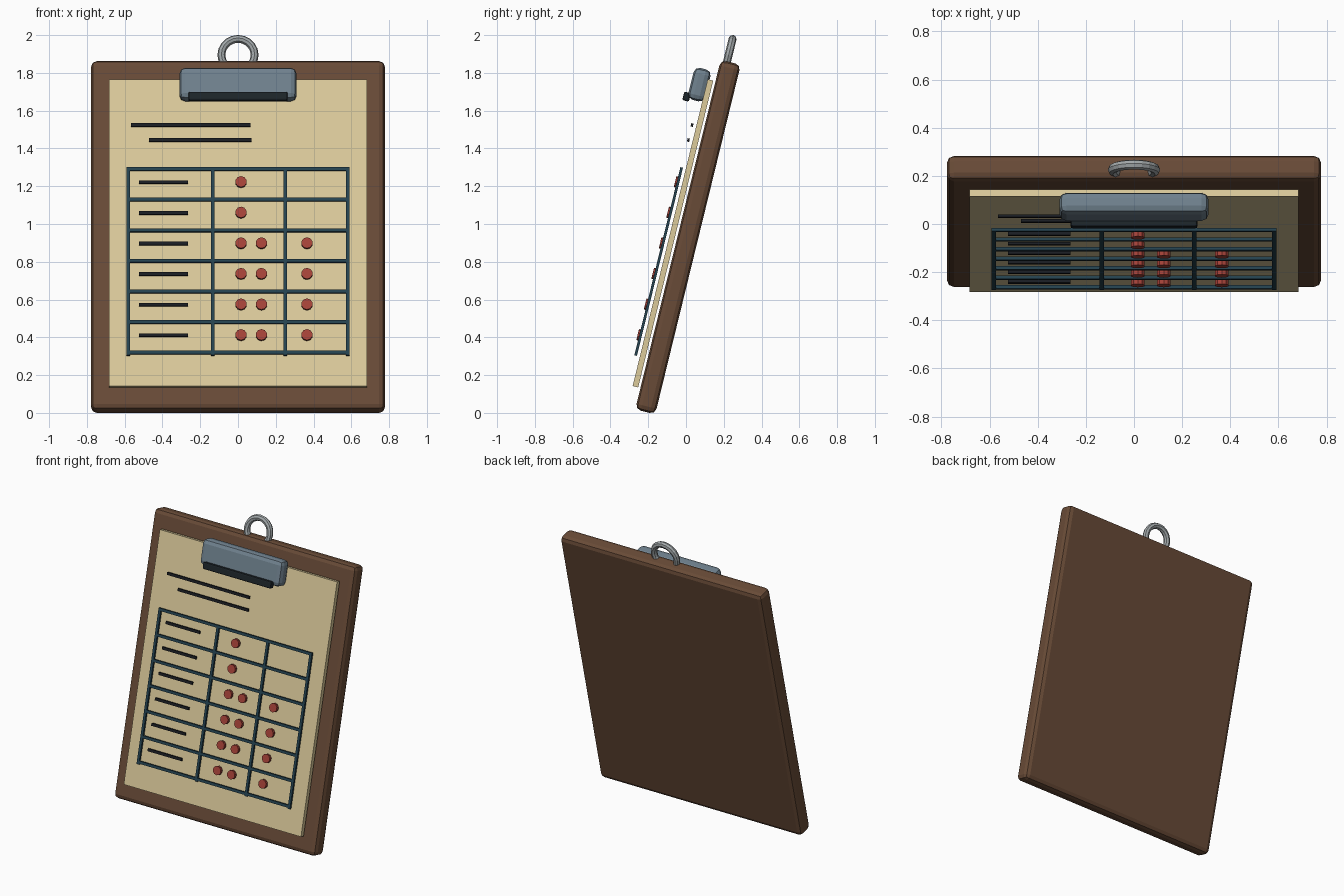
import bpy
from mathutils import Matrix, Vector

if "Cube" in bpy.data.objects:
    bpy.data.objects.remove(bpy.data.objects["Cube"])


def material(name, rgb):
    m = bpy.data.materials.new(name)
    m.use_nodes = True
    m.diffuse_color = (*rgb, 1)
    m.node_tree.nodes["Principled BSDF"].inputs["Base Color"].default_value = (*rgb, 1)
    return m


wood = material("brown wood", (0.14, 0.07, 0.038))
cream = material("cream paper", (0.72, 0.60, 0.33))
steel = material("blue grey steel", (0.16, 0.22, 0.27))
rubber = material("dark jaw", (0.012, 0.018, 0.022))
silver = material("silver ring", (0.36, 0.39, 0.40))
teal = material("dark teal lines", (0.018, 0.055, 0.08))
ink = material("black ink", (0.01, 0.012, 0.016))
red = material("red dots", (0.38, 0.055, 0.04))

# Frame of the leaning board: local x across, z up the board, -y out of its face
LEAN = Matrix.Translation((0, 0.0105, 0.931)) @ Matrix.Rotation(-0.24, 4, "X")


def place(name, mat, x, out, up, turn=Matrix()):
    ob = bpy.context.object
    ob.name = name
    ob.data.materials.append(mat)
    ob.matrix_world = LEAN @ Matrix.Translation((x, -out, up)) @ turn
    return ob


def box(name, mat, x, out, up, size, bevel=0):
    bpy.ops.mesh.primitive_cube_add(size=1)
    ob = place(name, mat, x, out, up)
    ob.data.transform(Matrix.Diagonal(Vector((*size, 1))))
    if bevel:
        mod = ob.modifiers.new("rounded edges", "BEVEL")
        mod.width, mod.segments = bevel, 2
    return ob


def stroke(name, mat, left, right, up, depth=0.012):
    return box(name, mat, (left + right) / 2, 0.12, up, (right - left, depth, 0.018))


# Board, paper and clip
box("board", wood, 0, 0, 0, (1.555, 0.109, 1.905), 0.03)
box("paper", cream, 0, 0.082, 0, (1.366, 0.03, 1.672))
box("clip_body", steel, 0, 0.133, 0.798, (0.62, 0.092, 0.174), 0.03)
box("clip_jaw", rubber, 0, 0.184, 0.72, (0.526, 0.036, 0.046), 0.008)

# Hanging ring, its lower part sunk in the board
bpy.ops.mesh.primitive_torus_add(major_radius=0.088, minor_radius=0.021,
                                 major_segments=20, minor_segments=8)
place("hanging_ring", silver, 0, 0.02, 0.987, Matrix.Rotation(1.5708, 4, "X"))

# Heading strokes
stroke("heading_line", ink, -0.566, 0.067, 0.581)
stroke("subheading_line", ink, -0.47, 0.072, 0.499)

# Table rules
PITCH = 0.1668
for i in range(7):
    stroke("table_row_rule", teal, -0.59, 0.59, 0.341 - i * PITCH, 0.014)
for x in (-0.582, -0.134, 0.25, 0.582):
    box("table_column_rule", teal, x, 0.12, -0.163, (0.018, 0.014, 1.024))

# Row labels and tally dots
for i in range(6):
    up = 0.269 - i * PITCH
    stroke("row_label", ink, -0.524, -0.264, up)
    for x in ((0.016,) if i < 2 else (0.016, 0.124, 0.365)):
        bpy.ops.mesh.primitive_cylinder_add(vertices=10, radius=0.03, depth=0.02)
        place("tally_dot", red, x, 0.126, up, Matrix.Rotation(1.5708, 4, "X"))
